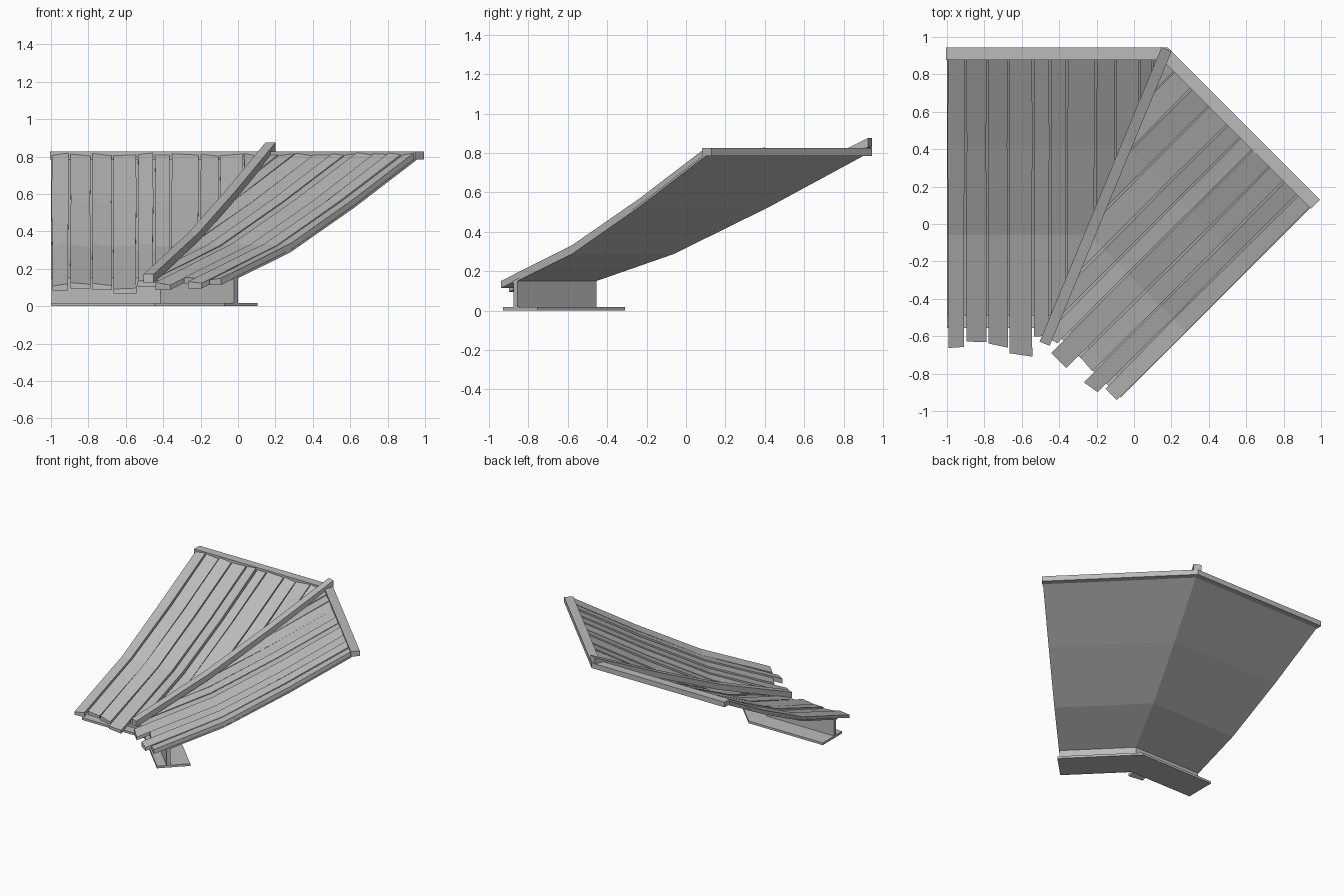
import bpy, bmesh, random
from math import tan, radians, sqrt
from mathutils import Vector

random.seed(7)
cube = bpy.data.objects.get("Cube")
if cube:
    bpy.data.objects.remove(cube)

# Single weathered grey
grey = bpy.data.materials.new("weathered_grey")
grey.use_nodes = True
grey.diffuse_color = (0.5, 0.5, 0.5, 1)
grey.node_tree.nodes["Principled BSDF"].inputs["Base Color"].default_value = (0.5, 0.5, 0.5, 1)

# Each roof wing has its own frame: u runs along the ridge, d runs down the slope
CORNER = Vector((0.16, 0.90, 0))
K = tan(radians(22.5))          # valley line is u = K * d
S = sqrt(0.5)
WINGS = {
    "left": (Vector((-1, 0, 0)), Vector((0, -1, 0))),
    "angled": (Vector((S, -S, 0)), Vector((-S, -S, 0))),
}
ROOF = [(0, 0.785), (0.48, 0.525), (0.96, 0.288), (1.37, 0.145), (1.6, 0.06)]


def roof_z(d):
    """Height of the roof underside at distance d down the slope."""
    for (d0, z0), (d1, z1) in zip(ROOF, ROOF[1:]):
        if d <= d1:
            break
    return z0 + (z1 - z0) * (d - d0) / (d1 - d0)


def loft(name, rings, wing, clip=True):
    """Skin four-point rings given as (u, d, z), cut at the valley, place in a wing."""
    bm = bmesh.new()
    loops = [[bm.verts.new(p) for p in ring] for ring in rings]
    for a, b in zip(loops, loops[1:]):
        for i in range(4):
            j = (i + 1) % 4
            bm.faces.new((a[i], a[j], b[j], b[i]))
    bm.faces.new(loops[0])
    bm.faces.new(loops[-1])
    if clip:
        cut = bmesh.ops.bisect_plane(
            bm, geom=bm.verts[:] + bm.edges[:] + bm.faces[:],
            plane_co=(0, 0, 0), plane_no=(1, -K, 0), clear_inner=True)
        edges = [e for e in cut["geom_cut"] if isinstance(e, bmesh.types.BMEdge)]
        if edges:
            bmesh.ops.holes_fill(bm, edges=edges)
    along, down = WINGS[wing]
    for v in bm.verts:
        v.co = CORNER + along * v.co.x + down * v.co.y + Vector((0, 0, v.co.z))
    bmesh.ops.recalc_face_normals(bm, faces=bm.faces[:])
    mesh = bpy.data.meshes.new(name)
    bm.to_mesh(mesh)
    bm.free()
    mesh.materials.append(grey)
    obj = bpy.data.objects.new(name, mesh)
    bpy.context.collection.objects.link(obj)
    return obj


def ring(u0, u1, d, low, high0, high1=None):
    high1 = high0 if high1 is None else high1
    return [(u0, d, low), (u1, d, low), (u1, d, high1), (u0, d, high0)]


def bar(name, wing, u1, d0, d1, z0, z1):
    """Straight board parallel to the ridge, mitred at the corner."""
    loft(name, [ring(-0.2, u1, d, z0, z1) for d in (d0, d1)], wing)


def plank(name, wing, u0, u1, end):
    """Uneven board that follows the sag of the roof."""
    rings = []
    tilt = random.uniform(-0.007, 0.007)
    thick = random.uniform(0.034, 0.042)
    for d in (0.01, 0.48, 0.96, end):
        a = u0 + random.uniform(0.002, 0.009)
        b = u1 - random.uniform(0.002, 0.009)
        z = roof_z(d)
        r = ring(a, b, d, z + 0.009, z + thick + tilt, z + thick - tilt)
        if d == end:
            skew = random.uniform(-0.012, 0.012)
            r = [(u, e + (skew if u == a else -skew), h) for u, e, h in r]
        rings.append(r)
    loft(name, rings, wing)


# Plank seams along each ridge, and how far each plank reaches down
SEAMS = {
    "left": [0, .06, .13, .26, .365, .52, .61, .70, .83, .945, 1.06, 1.16],
    "angled": [0, .10, .23, .36, .50, .60, .69, .82, .93, 1.03, 1.13],
}
ENDS = {
    "left": [1.5] * 7 + [1.60, 1.55, 1.53, 1.56],
    "angled": [1.5] * 6 + [1.55, 1.46, 1.53, 1.48],
}

for wing, seams in SEAMS.items():
    width = seams[-1]
    for i, (u0, u1) in enumerate(zip(seams, seams[1:])):
        plank(f"{wing}_roof_plank_{i + 1}", wing, u0, u1, ENDS[wing][i])
    # Thin decking below the planks
    loft(f"{wing}_roof_deck",
         [ring(-0.1, width, d, roof_z(d), roof_z(d) + 0.012) for d in (0, 0.48, 0.96, 1.39)],
         wing)
    # Ridge beam, eave wall and base plate
    bar(f"{wing}_ridge_beam", wing, width + 0.005, -0.045, 0.022, 0.785, 0.826)
    bar(f"{wing}_eave_wall", wing, width - 0.002, 1.355, 1.385, 0.015, 0.152)
    bar(f"{wing}_base_plate", wing, width, 1.21, 1.457, 0.0, 0.018)

# Valley beam laid over the joint between the wings
valley = []
for d, z in ((-0.035, 0.853), (0.48, 0.595), (0.96, 0.37), (1.54, 0.148)):
    side, slip = 0.027, 0.011
    valley.append([(K * d + s * side, d - s * slip, z + h * 0.023)
                   for s, h in ((-1, -1), (1, -1), (1, 1), (-1, 1))])
loft("valley_beam", valley, "left", clip=False)
